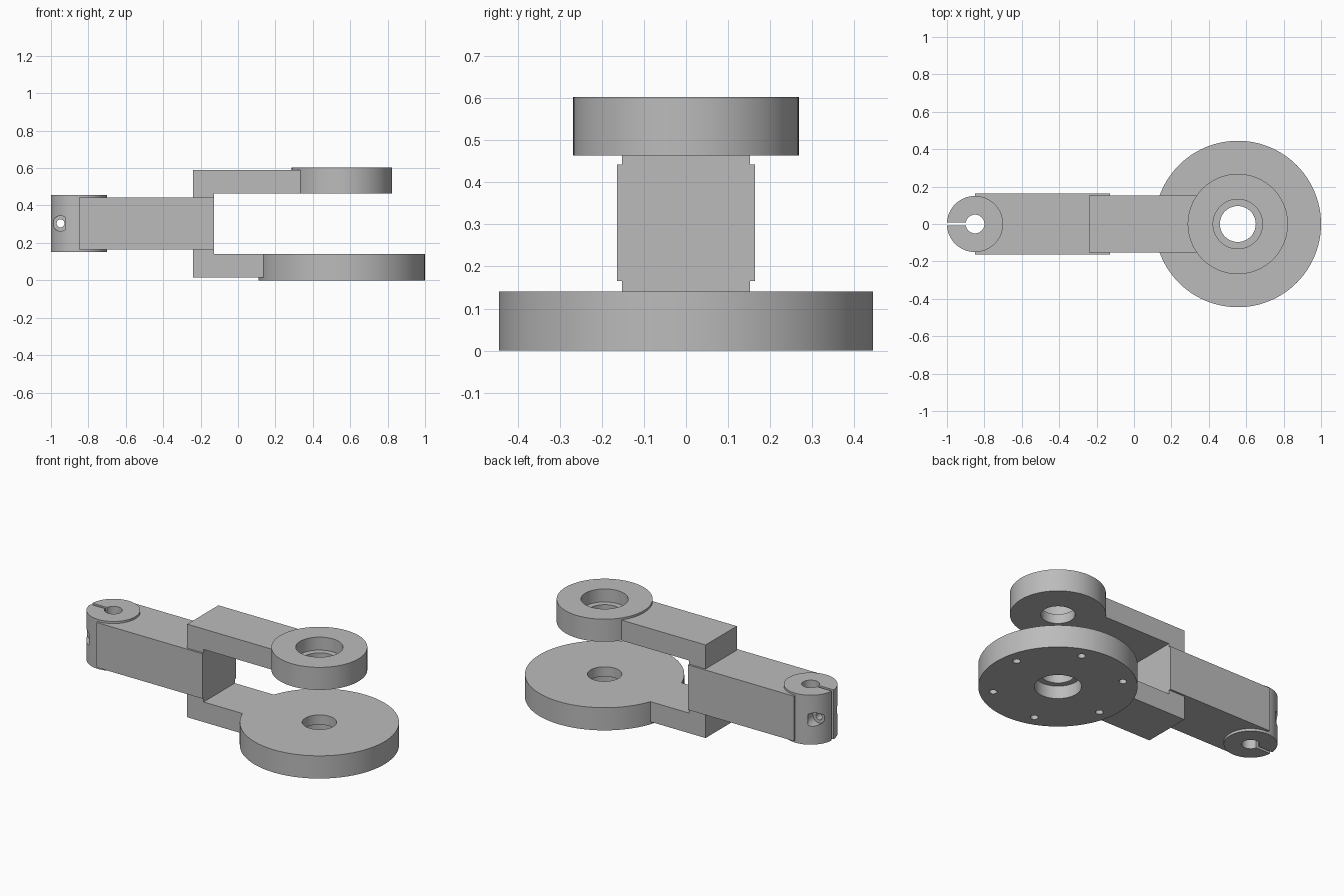
import bpy, bmesh, math
from mathutils import Matrix, Vector

if "Cube" in bpy.data.objects:
    bpy.data.objects.remove(bpy.data.objects["Cube"])

grey = bpy.data.materials.new("machined grey")
grey.diffuse_color = (0.5, 0.5, 0.5, 1)
grey.use_nodes = True
grey.node_tree.nodes["Principled BSDF"].inputs["Base Color"].default_value = grey.diffuse_color


def finish(name, bm):
    bmesh.ops.recalc_face_normals(bm, faces=bm.faces)
    me = bpy.data.meshes.new(name)
    bm.to_mesh(me)
    bm.free()
    me.materials.append(grey)
    ob = bpy.data.objects.new(name, me)
    bpy.context.collection.objects.link(ob)
    return ob


def box(name, lo, hi):
    bm = bmesh.new()
    size = Vector(hi) - Vector(lo)
    mid = (Vector(hi) + Vector(lo)) / 2
    bmesh.ops.create_cube(bm, size=1, matrix=Matrix.Translation(mid) @ Matrix.Diagonal((*size, 1)))
    return finish(name, bm)


def rod(name, centre, r, length, axis='Z', segs=32):
    bm = bmesh.new()
    rot = Matrix.Rotation(math.pi / 2, 4, 'X') if axis == 'Y' else Matrix.Identity(4)
    bmesh.ops.create_cone(bm, cap_ends=True, segments=segs, radius1=r, radius2=r,
                          depth=length, matrix=Matrix.Translation(centre) @ rot)
    return finish(name, bm)


def lathe(name, centre, profile, segs=96):
    # closed (radius, z) profile spun into a ring
    bm = bmesh.new()
    rings = []
    for r, z in profile:
        rings.append([bm.verts.new((centre[0] + r * math.cos(2 * math.pi * i / segs),
                                    centre[1] + r * math.sin(2 * math.pi * i / segs), z))
                      for i in range(segs)])
    for a, b in zip(rings, rings[1:] + rings[:1]):
        for i in range(segs):
            j = (i + 1) % segs
            bm.faces.new((a[i], a[j], b[j], b[i]))
    return finish(name, bm)


def select(ob):
    bpy.ops.object.select_all(action='DESELECT')
    ob.select_set(True)
    bpy.context.view_layer.objects.active = ob


def cut(ob, cutters):
    select(ob)
    for c in cutters:
        m = ob.modifiers.new("cut", 'BOOLEAN')
        m.operation, m.solver, m.object = 'DIFFERENCE', 'EXACT', c
        bpy.ops.object.modifier_apply(modifier=m.name)


def smooth(ob):
    select(ob)
    bpy.ops.object.shade_smooth_by_angle(angle=math.radians(30))


HUB = (0.555, 0)
CLAMP = (-0.85, 0)

# Large base flange, counterbored underneath, with six blind bolt holes
base = lathe("base_flange", HUB, [(0.445, 0), (0.445, 0.14), (0.096, 0.14),
                                  (0.096, 0.08), (0.132, 0.08), (0.132, 0)])
bolts = []
for k in range(6):
    a = math.radians(11 + 60 * k)
    bolts.append(rod("bolt_cutter", (HUB[0] + 0.367 * math.cos(a), 0.367 * math.sin(a), 0),
                     0.022, 0.16, segs=24))
cut(base, bolts)

# Upper bearing ring, counterbored from above
ring = lathe("upper_ring", HUB, [(0.268, 0.464), (0.268, 0.603), (0.132, 0.603),
                                 (0.132, 0.523), (0.096, 0.523), (0.096, 0.464)])

# Fork bracket: C profile extruded across y
bm = bmesh.new()
outline = [(-0.24, 0.016), (0.145, 0.016), (0.145, 0.14), (-0.128, 0.14),
           (-0.128, 0.464), (0.34, 0.464), (0.34, 0.59), (-0.24, 0.59)]
face = bm.faces.new([bm.verts.new((x, -0.152, z)) for x, z in outline])
ext = bmesh.ops.extrude_face_region(bm, geom=[face])
bmesh.ops.translate(bm, vec=(0, 0.304, 0),
                    verts=[v for v in ext['geom'] if isinstance(v, bmesh.types.BMVert)])
fork = finish("fork_bracket", bm)

# Arm bar and the split clamp boss at its end
bar = box("arm_bar", (-0.85, -0.164, 0.165), (-0.128, 0.164, 0.442))
boss = rod("clamp_boss", (*CLAMP, 0.3025), 0.15, 0.305, segs=96)

# Shaft bore, clamp slit, cross screw hole and its two head pockets
bore = rod("bore_cutter", (*CLAMP, 0.3), 0.05, 0.6, segs=48)
slit = box("slit_cutter", (-1.1, -0.009, 0.05), (-0.87, 0.009, 0.6))
screw = rod("screw_cutter", (-0.949, 0, 0.304), 0.021, 0.5, 'Y')
pockets = [rod("pocket_cutter", (-0.949, s * 0.095, 0.304), 0.041, 0.07, 'Y') for s in (-1, 1)]
cut(boss, [bore, slit, screw] + pockets)
cut(bar, [bore])

for ob in (base, ring, boss, bar):
    smooth(ob)
for c in bolts + [bore, slit, screw] + pockets:
    bpy.data.objects.remove(c)
